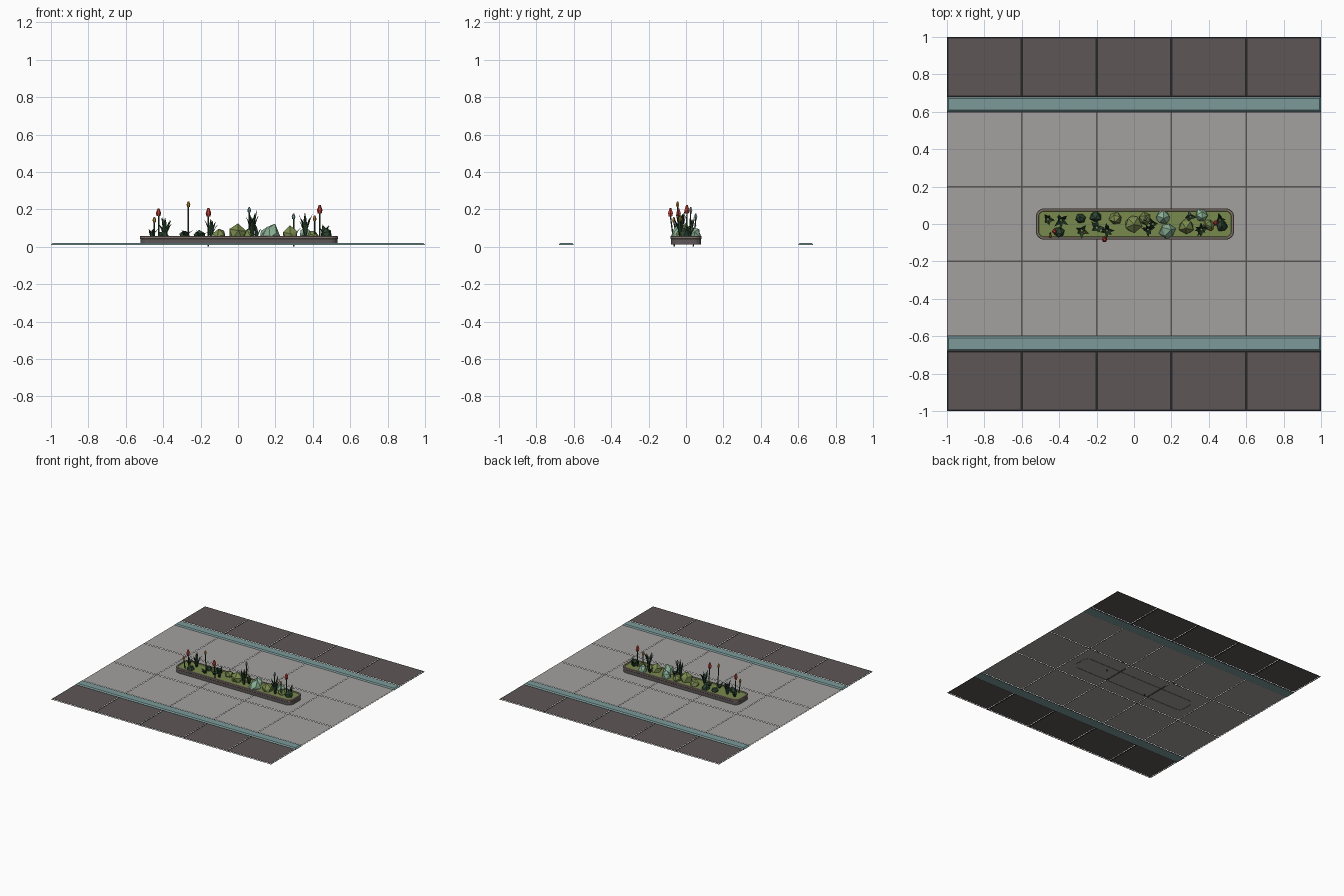
import bpy, bmesh, math, random
from mathutils import Vector, Matrix

if "Cube" in bpy.data.objects:
    bpy.data.objects.remove(bpy.data.objects["Cube"])

random.seed(4)


def mat(name, r, g, b):
    m = bpy.data.materials.new(name)
    m.diffuse_color = (r, g, b, 1)
    m.use_nodes = True
    m.node_tree.nodes["Principled BSDF"].inputs["Base Color"].default_value = m.diffuse_color
    return m


GREY = mat("pale paving", 0.37, 0.355, 0.345)
BROWN = mat("dark paving", 0.11, 0.095, 0.092)
BLACK = mat("dark joint", 0.02, 0.019, 0.019)
TEAL = mat("teal kerb", 0.20, 0.32, 0.32)
GRASS = mat("moss green", 0.19, 0.25, 0.075)
RIM = mat("rim stone", 0.22, 0.175, 0.15)
DARK = mat("dark leaf", 0.025, 0.06, 0.03)
MINT = mat("mint leaf", 0.27, 0.46, 0.32)
RED = mat("red bud", 0.50, 0.05, 0.035)
ORANGE = mat("orange bud", 0.50, 0.24, 0.04)


def finish(name, bm, *mats):
    me = bpy.data.meshes.new(name)
    bm.to_mesh(me)
    bm.free()
    for m in mats:
        me.materials.append(m)
    ob = bpy.data.objects.new(name, me)
    bpy.context.collection.objects.link(ob)
    return ob


def cuts(lines, lo, hi, w):
    """Coordinates with a sunken joint of half-width w at each line."""
    out = [lo, lo + w]
    for c in lines:
        out += [c - w, c + w]
    return out + [hi - w, hi]


# Paved sheets: tiles slightly raised above narrow coloured joints
def paving(name, y0, y1, ylines, tile, joint, w):
    xs = cuts((-0.6, -0.2, 0.2, 0.6), -1, 1, w)
    ys = cuts(ylines, y0, y1, w)
    bm = bmesh.new()
    for i in range(len(xs) - 1):
        for j in range(len(ys) - 1):
            is_tile = i % 2 == 1 and j % 2 == 1
            z = 0.014 if is_tile else 0.011
            box = [(xs[i], ys[j]), (xs[i + 1], ys[j]), (xs[i + 1], ys[j + 1]), (xs[i], ys[j + 1])]
            f = bm.faces.new([bm.verts.new((x, y, z)) for x, y in box])
            f.material_index = 0 if is_tile else 1
    finish(name, bm, tile, joint)


paving("walkway", -0.6, 0.6, (-0.2, 0.2), GREY, BROWN, 0.004)
paving("front_border", -1, -0.68, (), BROWN, BLACK, 0.007)
paving("back_border", 0.68, 1, (), BROWN, BLACK, 0.007)

# Kerbs with bevelled tops
for side, name in ((-1, "front_kerb"), (1, "back_kerb")):
    bm = bmesh.new()
    rings = []
    for inset, z in ((0, 0.009), (0.002, 0.014), (0.009, 0.02)):
        rings.append([bm.verts.new((sx * (1 - inset), side * 0.64 + sy * (0.04 - inset), z))
                      for sx, sy in ((-1, -1), (1, -1), (1, 1), (-1, 1))])
    for a, b in zip(rings, rings[1:]):
        for k in range(4):
            bm.faces.new((a[k], a[(k + 1) % 4], b[(k + 1) % 4], b[k]))
    bm.faces.new(rings[-1])
    bm.faces.new(rings[0][::-1])
    finish(name, bm, TEAL)


# Planter: rounded rectangle rings stacked from base to soil
def outline(inset, r=0.045, hx=0.53, hy=0.084):
    pts = []
    for q, (sx, sy) in enumerate(((1, 1), (-1, 1), (-1, -1), (1, -1))):
        for s in range(5):
            a = math.pi / 2 * (q + s / 4)
            pts.append((0.005 + sx * (hx - r) + (r - inset) * math.cos(a),
                        sy * (hy - r) + (r - inset) * math.sin(a)))
    return pts


bm = bmesh.new()
layers = [(0.003, 0.012, 0), (0.003, 0.04, 0), (0.0, 0.043, 1), (0.0, 0.054, 1),
          (0.003, 0.057, 1), (0.014, 0.057, 1), (0.016, 0.053, 2)]
rings = [[bm.verts.new((x, y, z)) for x, y in outline(i)] for i, z, _ in layers]
for k in range(len(rings) - 1):
    a, b = rings[k], rings[k + 1]
    for n in range(len(a)):
        m = (n + 1) % len(a)
        bm.faces.new((a[n], a[m], b[m], b[n])).material_index = layers[k + 1][2]
bm.faces.new(rings[-1]).material_index = 2
finish("planter", bm, BROWN, RIM, GRASS)


# Faceted shrubs
def shrub(name, x, y, r, top, m):
    bm = bmesh.new()
    bmesh.ops.create_icosphere(bm, subdivisions=1, radius=1)
    for v in bm.verts:
        v.co *= random.uniform(0.85, 1.08)
    rot = Matrix.Rotation(random.uniform(0, 6), 3, 'Z') @ Matrix.Rotation(random.uniform(0, 1), 3, 'X')
    base = 0.055
    for v in bm.verts:
        p = rot @ v.co
        v.co = (x + p.x * r, y + p.y * r, base + p.z * ((top - base) if p.z > 0 else 0.02))
    bmesh.ops.triangulate(bm, faces=bm.faces)
    finish(name, bm, m)


for n, s in enumerate((
        (-0.005, 0.0, 0.052, 0.132, GRASS), (-0.10, 0.03, 0.036, 0.10, GRASS),
        (0.06, 0.03, 0.036, 0.105, GRASS), (0.28, -0.015, 0.047, 0.12, GRASS),
        (0.40, -0.005, 0.034, 0.095, GRASS), (0.18, -0.037, 0.046, 0.125, MINT),
        (0.155, 0.036, 0.042, 0.115, MINT), (0.36, 0.045, 0.038, 0.115, MINT),
        (-0.285, 0.03, 0.03, 0.09, DARK), (-0.205, 0.04, 0.034, 0.095, DARK),
        (-0.40, -0.045, 0.032, 0.085, DARK), (0.47, -0.01, 0.032, 0.11, DARK))):
    shrub("shrub_%d" % (n + 1), *s)


# Clumps of folded, outward bending leaf blades
def clump(name, x, y, height, spread, count, width=0.011):
    bm = bmesh.new()
    for k in range(count):
        a = 2 * math.pi * k / count + random.uniform(-0.4, 0.4)
        out, side = Vector((math.cos(a), math.sin(a), 0)), Vector((-math.sin(a), math.cos(a), 0))
        h, sp = (height - 0.05) * random.uniform(0.6, 1), spread * random.uniform(0.5, 1)
        prev = None
        for t, w in ((0, 0.6), (0.4, 1), (0.75, 0.65), (1, 0.05)):
            c = Vector((x, y, 0.05)) + out * (0.006 + sp * t ** 1.6) + Vector((0, 0, h * t))
            row = [bm.verts.new(c + side * s * w * width - out * (0.005 * w * (s != 0)))
                   for s in (-1, 0, 1)]
            if prev:
                for i in (0, 1):
                    bm.faces.new((prev[i], prev[i + 1], row[i + 1], row[i]))
            prev = row
    finish(name, bm, DARK)


for n, c in enumerate((
        (-0.39, 0.02, 0.16, 0.045, 7), (-0.46, 0.025, 0.10, 0.035, 5),
        (-0.28, -0.035, 0.09, 0.04, 5), (-0.20, -0.02, 0.09, 0.04, 5),
        (-0.145, -0.035, 0.15, 0.045, 7), (0.075, -0.03, 0.205, 0.035, 7),
        (0.10, 0.0, 0.13, 0.03, 4), (0.36, -0.03, 0.185, 0.035, 8),
        (0.30, 0.04, 0.11, 0.03, 4), (0.46, 0.02, 0.12, 0.035, 6))):
    clump("leaf_clump_%d" % (n + 1), *c)


# Flowers: thin stem with a faceted bud
def flower(name, x, y, top, r, m, lean=0.0, bottom=0.05):
    bm = bmesh.new()
    foot, head = Vector((x + lean, y * 0.75, bottom)), Vector((x, y, top - 3 * r))
    prev = None
    rows = [(foot, 0.004, 0), (head, 0.004, 0), (head, r * 0.7, 1),
            (head + Vector((0, 0, r * 1.2)), r, 1), (head + Vector((0, 0, r * 3)), r * 0.35, 1)]
    for c, rad, mi in rows:
        ring = [bm.verts.new(c + Vector((rad * math.cos(i * math.pi / 3), rad * math.sin(i * math.pi / 3), 0)))
                for i in range(6)]
        if prev:
            for i in range(6):
                j = (i + 1) % 6
                bm.faces.new((prev[i], prev[j], ring[j], ring[i])).material_index = mi
        else:
            bm.faces.new(ring[::-1])
        prev = ring
    bm.faces.new(prev).material_index = 1
    finish(name, bm, DARK, m)


for n, f in enumerate((
        (-0.425, -0.04, 0.205, 0.014, RED), (-0.447, -0.065, 0.16, 0.01, ORANGE),
        (-0.265, -0.045, 0.243, 0.010, ORANGE), (-0.158, -0.083, 0.207, 0.015, RED, 0.0, 0.0),
        (0.06, 0.025, 0.213, 0.010, TEAL), (0.297, 0.052, 0.178, 0.010, TEAL, 0.0, 0.0),
        (0.41, -0.03, 0.168, 0.010, ORANGE), (0.437, 0.005, 0.223, 0.015, RED))):
    flower("flower_%d" % (n + 1), *f)
